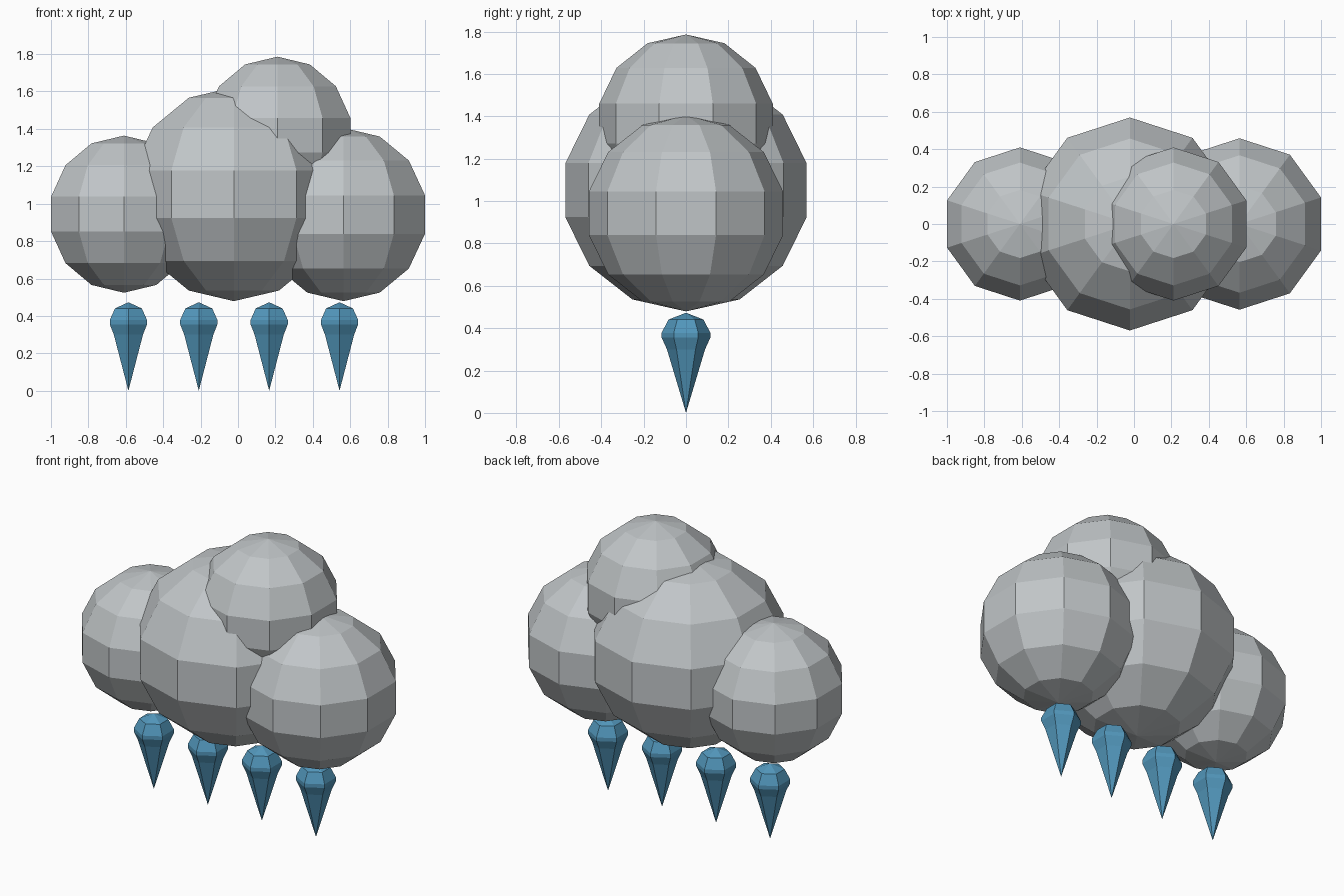
import bpy
import bmesh
from math import sin, cos, pi

cube = bpy.data.objects.get("Cube")
if cube:
    bpy.data.objects.remove(cube, do_unlink=True)


def make_material(name, rgb):
    mat = bpy.data.materials.new(name)
    mat.use_nodes = True
    colour = (*rgb, 1.0)
    mat.diffuse_color = colour
    mat.node_tree.nodes["Principled BSDF"].inputs["Base Color"].default_value = colour
    return mat


def lathe(name, profile, sides, location, mat):
    """Turn (radius, z) points into a faceted solid with a corner facing the front.
    The first and last points are the poles."""
    bm = bmesh.new()
    bottom = bm.verts.new((0, 0, profile[0][1]))
    top = bm.verts.new((0, 0, profile[-1][1]))
    rings = []
    for r, z in profile[1:-1]:
        angles = [2 * pi * i / sides - pi / 2 for i in range(sides)]
        rings.append([bm.verts.new((r * cos(a), r * sin(a), z)) for a in angles])
    for i in range(sides):
        j = (i + 1) % sides
        bm.faces.new((bottom, rings[0][j], rings[0][i]))
        bm.faces.new((top, rings[-1][i], rings[-1][j]))
        for low, high in zip(rings, rings[1:]):
            bm.faces.new((low[i], low[j], high[j], high[i]))
    bmesh.ops.recalc_face_normals(bm, faces=bm.faces[:])
    mesh = bpy.data.meshes.new(name)
    bm.to_mesh(mesh)
    bm.free()
    mesh.materials.append(mat)
    obj = bpy.data.objects.new(name, mesh)
    obj.location = location
    bpy.context.collection.objects.link(obj)
    return obj


def puff(name, x, z, radius, half_height):
    rings = 7
    profile = [(radius * sin(pi * k / rings), -half_height * cos(pi * k / rings))
               for k in range(rings + 1)]
    return lathe(name, profile, 10, (x, 0, z), cloud_grey)


cloud_grey = make_material("cloud_grey", (0.53, 0.56, 0.575))
rain_blue = make_material("rain_blue", (0.085, 0.31, 0.50))

# Cloud puffs
puff("cloud_puff_middle", -0.022, 1.051, 0.584, 0.572)
puff("cloud_puff_right", -0.61, 0.944, 0.42, 0.42)
puff("cloud_puff_left", 0.564, 0.942, 0.47, 0.463)
puff("cloud_puff_top", 0.211, 1.366, 0.42, 0.42)

# Row of raindrops, pointed downwards
drop_profile = [(0, 0), (0.09, 0.30), (0.115, 0.355), (0.115, 0.378),
                (0.083, 0.44), (0, 0.473)]
for n in range(4):
    lathe(f"raindrop_{n + 1}", drop_profile, 6, (-0.586 + 0.3763 * n, 0, 0), rain_blue)
